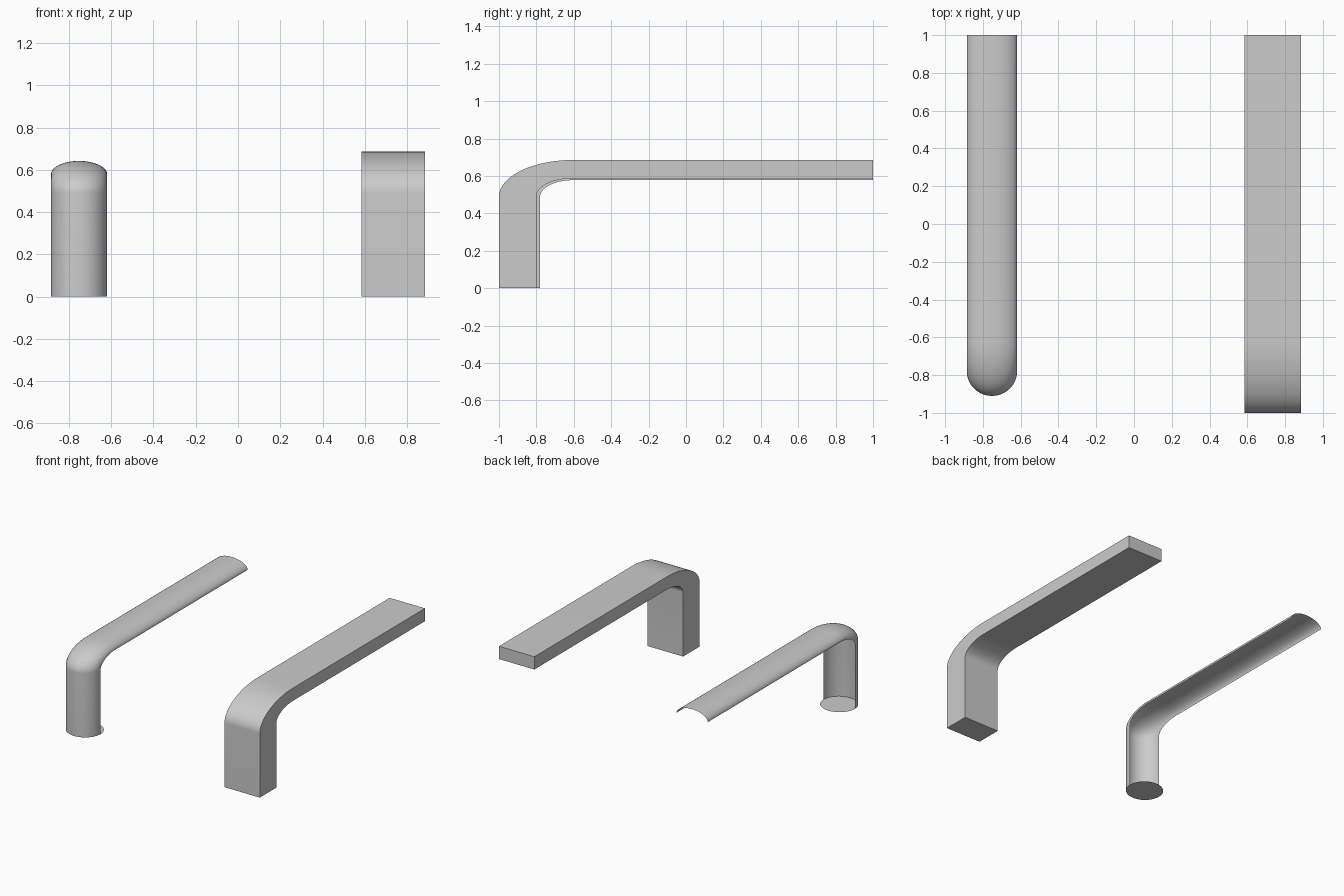
import bpy, bmesh
from math import sin, cos, pi, radians

if "Cube" in bpy.data.objects:
    bpy.data.objects.remove(bpy.data.objects["Cube"])

BEND_Y, BEND_Z = -0.6, 0.49      # centre shared by both bends
BEND_STEPS, ARC_STEPS = 20, 28


def path_points(r):
    """Leg, elliptical bend and long arm at distance r from the bend centre."""
    pts = [(BEND_Y - r, 0.0)]
    for i in range(BEND_STEPS + 1):
        t = pi / 2 * i / BEND_STEPS
        pts.append((BEND_Y - r * cos(t), BEND_Z + 0.49 * r * sin(t)))
    pts.append((1.0, BEND_Z + 0.49 * r))
    return pts


def finish(name, bm):
    mesh = bpy.data.meshes.new(name)
    bm.to_mesh(mesh)
    bm.free()
    obj = bpy.data.objects.new(name, mesh)
    bpy.context.collection.objects.link(obj)
    bpy.ops.object.select_all(action='DESELECT')
    obj.select_set(True)
    bpy.context.view_layer.objects.active = obj
    bpy.ops.object.shade_smooth_by_angle(angle=radians(30))
    return obj


def sweep(name, section, closed):
    """Sweep a section of (x, distance from bend centre) along the bent path."""
    bm = bmesh.new()
    lines = [[bm.verts.new((x, y, z)) for y, z in path_points(r)] for x, r in section]
    pairs = list(zip(lines, lines[1:]))
    if closed:
        pairs.append((lines[-1], lines[0]))
    for a, b in pairs:
        for k in range(len(a) - 1):
            bm.faces.new((a[k], b[k], b[k + 1], a[k + 1]))
    if closed:
        bm.faces.new([line[0] for line in reversed(lines)])
        bm.faces.new([line[-1] for line in lines])
    return finish(name, bm)


# Solid flat armrest with square edges
sweep("square_armrest", [(0.585, 0.4), (0.885, 0.4), (0.885, 0.2), (0.585, 0.2)], True)

# Rounded armrest: an open half-round shell
CX, RX, INNER, DEPTH = -0.752, 0.133, 0.18, 0.13
arc = [(CX - RX * cos(pi * i / ARC_STEPS), INNER + DEPTH * sin(pi * i / ARC_STEPS))
       for i in range(ARC_STEPS + 1)]
sweep("round_armrest", arc, False)

# Round foot plate under the half-round leg
bm = bmesh.new()
n = ARC_STEPS * 2
bm.faces.new([bm.verts.new((CX + RX * cos(-2 * pi * i / n),
                            BEND_Y - INNER + DEPTH * sin(-2 * pi * i / n), 0.0))
              for i in range(n)])
finish("round_foot", bm)
